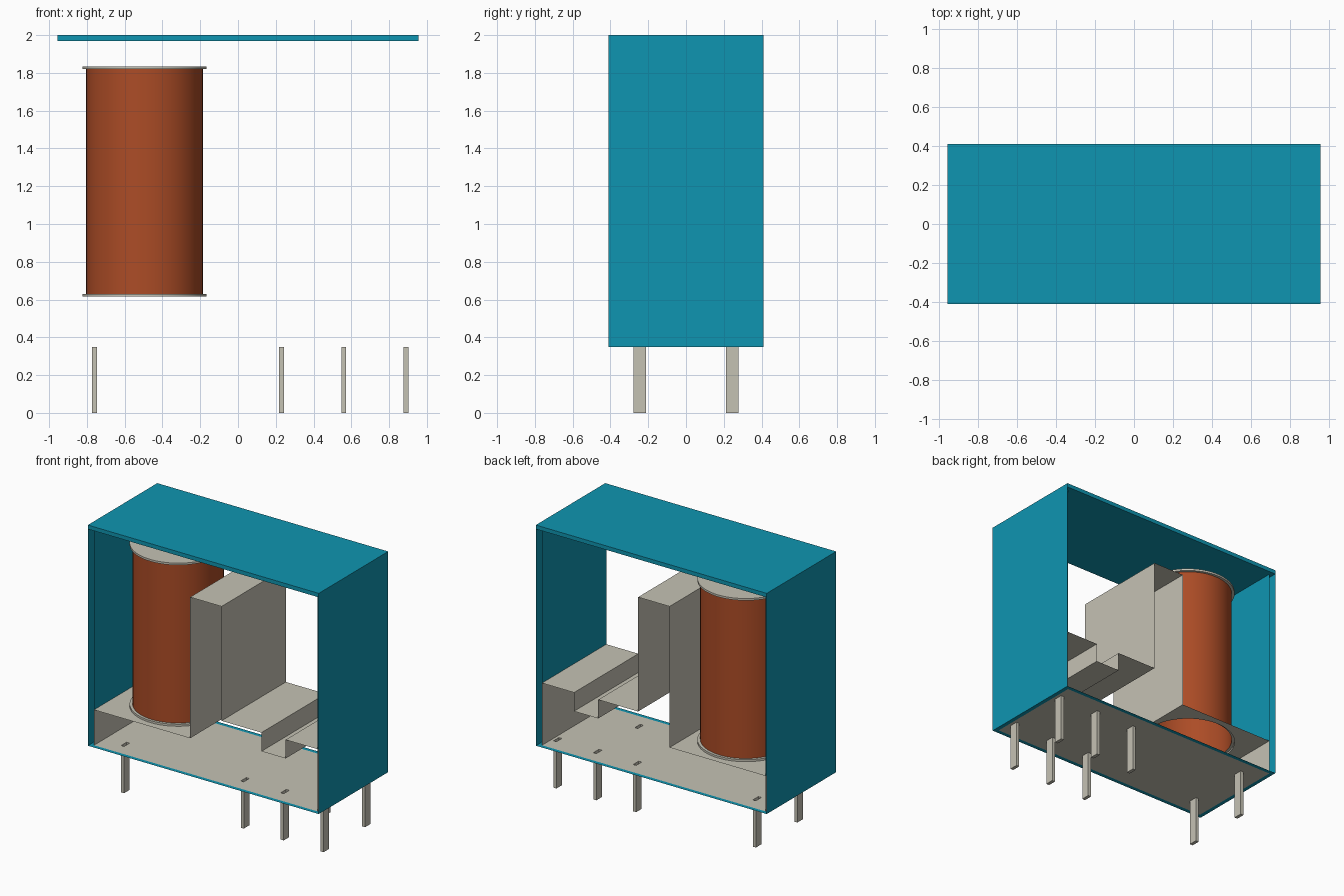
import bpy, bmesh, math

if "Cube" in bpy.data.objects:
    bpy.data.objects.remove(bpy.data.objects["Cube"], do_unlink=True)


def lin(c):
    c /= 255
    return c / 12.92 if c <= 0.04045 else ((c + 0.055) / 1.055) ** 2.4


def material(name, rgb):
    m = bpy.data.materials.new(name)
    m.use_nodes = True
    col = tuple(lin(c) for c in rgb) + (1.0,)
    m.diffuse_color = col
    m.node_tree.nodes["Principled BSDF"].inputs["Base Color"].default_value = col
    return m


TEAL = material("teal plastic", (15, 149, 177))
GREY = material("warm grey", (197, 194, 180))
COPPER = material("copper winding", (172, 76, 38))


def finish(name, bm, *mats):
    me = bpy.data.meshes.new(name)
    bm.to_mesh(me)
    bm.free()
    ob = bpy.data.objects.new(name, me)
    bpy.context.collection.objects.link(ob)
    for m in mats:
        me.materials.append(m)
    return ob


def add_quad(bm, *pts):
    return bm.faces.new([bm.verts.new(p) for p in pts])


def weld(bm):
    bmesh.ops.remove_doubles(bm, verts=bm.verts[:], dist=1e-5)


def plate(name, xs, ys, z, is_hole, mat):
    """Flat plate cut along xs and ys, leaving out the cells in is_hole."""
    bm = bmesh.new()
    for x0, x1 in zip(xs, xs[1:]):
        for y0, y1 in zip(ys, ys[1:]):
            if not is_hole((x0 + x1) / 2, (y0 + y1) / 2):
                add_quad(bm, (x0, y0, z), (x1, y0, z), (x1, y1, z), (x0, y1, z))
    weld(bm)
    return finish(name, bm, mat)


def side_wall(name, x, y, z0, z1, mat):
    bm = bmesh.new()
    pts = [(x, -y, z0), (x, y, z0), (x, y, z1), (x, -y, z1)]
    add_quad(bm, *(pts if x > 0 else pts[::-1]))
    return finish(name, bm, mat)


OX, OY = 0.955, 0.41      # outer half size of the case
IX, IY = 0.925, 0.38      # inner half size
BASE, SEAT, SHELF, LID = 0.35, 0.615, 0.815, 1.97

# Case: lid, double side walls, bottom rim; open at front and back
bm = bmesh.new()
bmesh.ops.create_cube(bm, size=1)
bmesh.ops.scale(bm, vec=(2 * OX, 2 * OY, 2 - LID), verts=bm.verts[:])
bmesh.ops.translate(bm, vec=(0, 0, (2 + LID) / 2), verts=bm.verts[:])
finish("case_lid", bm, TEAL)
for side, s, z in (("left", 1, SHELF), ("right", -1, SEAT)):
    side_wall("case_outer_wall_" + side, s * OX, OY, BASE, LID, TEAL)
    side_wall("case_inner_wall_" + side, s * IX, IY, z, LID, TEAL)
plate("case_bottom_rim", [-OX, -IX, IX, OX], [-OY, -IY, IY, OY], BASE,
      lambda x, y: abs(x) < IX and abs(y) < IY, TEAL)

# Floor with slots for the hollow pins
PIN_X, PIN_Y = (-0.76, 0.23, 0.56, 0.89), (-0.245, 0.245)
PW, PD = 0.0125, 0.0325
xs = sorted([-IX, IX] + [p + d for p in PIN_X for d in (-PW, PW)])
ys = sorted([-IY, IY] + [p + d for p in PIN_Y for d in (-PD, PD)])
plate("floor", xs, ys, BASE,
      lambda x, y: any(abs(x - p) < PW for p in PIN_X)
      and any(abs(y - p) < PD for p in PIN_Y), GREY)

# Pins: open at the top
for row, py in zip(("front", "back"), PIN_Y):
    for i, px in enumerate(PIN_X):
        bm = bmesh.new()
        bmesh.ops.create_cube(bm, size=1)
        bmesh.ops.scale(bm, vec=(2 * PW, 2 * PD, BASE), verts=bm.verts[:])
        bmesh.ops.translate(bm, vec=(px, py, BASE / 2), verts=bm.verts[:])
        top = [f for f in bm.faces if f.normal.z > 0.9]
        bmesh.ops.delete(bm, geom=top, context='FACES')
        finish(f"pin_{row}_{i + 1}", bm, GREY)

# Folded inner frame: stepped profile swept from front to back
EDGE = -0.13
profile = [(EDGE, SEAT), (EDGE, 1.67), (0.13, 1.67), (0.13, SHELF),
           (0.46, SHELF), (0.46, 0.675), (0.66, 0.675), (0.66, SHELF),
           (IX, SHELF), (IX, BASE)]
bm = bmesh.new()
for (x0, z0), (x1, z1) in zip(profile, profile[1:]):
    add_quad(bm, (x0, -IY, z0), (x1, -IY, z1), (x1, IY, z1), (x0, IY, z0))
weld(bm)
finish("folded_frame", bm, GREY)
side_wall("seat_end_wall", -IX, IY, BASE, SEAT, GREY)

# Coil seat with a round opening under the coil
CX, R_COIL, R_RIM, SEG = -0.495, 0.309, 0.329, 64
bm = bmesh.new()


def loop(points):
    vs = [bm.verts.new(p) for p in points]
    return [bm.edges.new((a, b)) for a, b in zip(vs, vs[1:] + vs[:1])]


edges = loop([(-IX, -IY, SEAT), (EDGE, -IY, SEAT), (EDGE, IY, SEAT), (-IX, IY, SEAT)])
edges += loop([(CX + R_RIM * math.cos(math.tau * i / SEG),
                R_RIM * math.sin(math.tau * i / SEG), SEAT) for i in range(SEG)])
bmesh.ops.triangle_fill(bm, use_beauty=True, edges=edges, normal=(0, 0, 1))
finish("coil_seat", bm, GREY)

# Coil: hollow turned shape with rims and a closed top
turned = [(R_RIM, SEAT), (R_RIM, 0.63), (R_COIL, 0.63), (R_COIL, 1.82),
          (R_RIM, 1.82), (R_RIM, 1.835)]
bm = bmesh.new()
rings = [[bm.verts.new((CX + r * math.cos(math.tau * i / SEG),
                        r * math.sin(math.tau * i / SEG), z))
          for i in range(SEG)] for r, z in turned]
for k, (a, b) in enumerate(zip(rings, rings[1:])):
    for i in range(SEG):
        j = (i + 1) % SEG
        f = bm.faces.new((a[i], a[j], b[j], b[i]))
        f.material_index = 1 if k == 2 else 0
bm.faces.new(rings[-1])
coil = finish("coil", bm, GREY, COPPER)
bpy.ops.object.select_all(action='DESELECT')
coil.select_set(True)
bpy.context.view_layer.objects.active = coil
bpy.ops.object.shade_smooth_by_angle(angle=math.radians(30))
